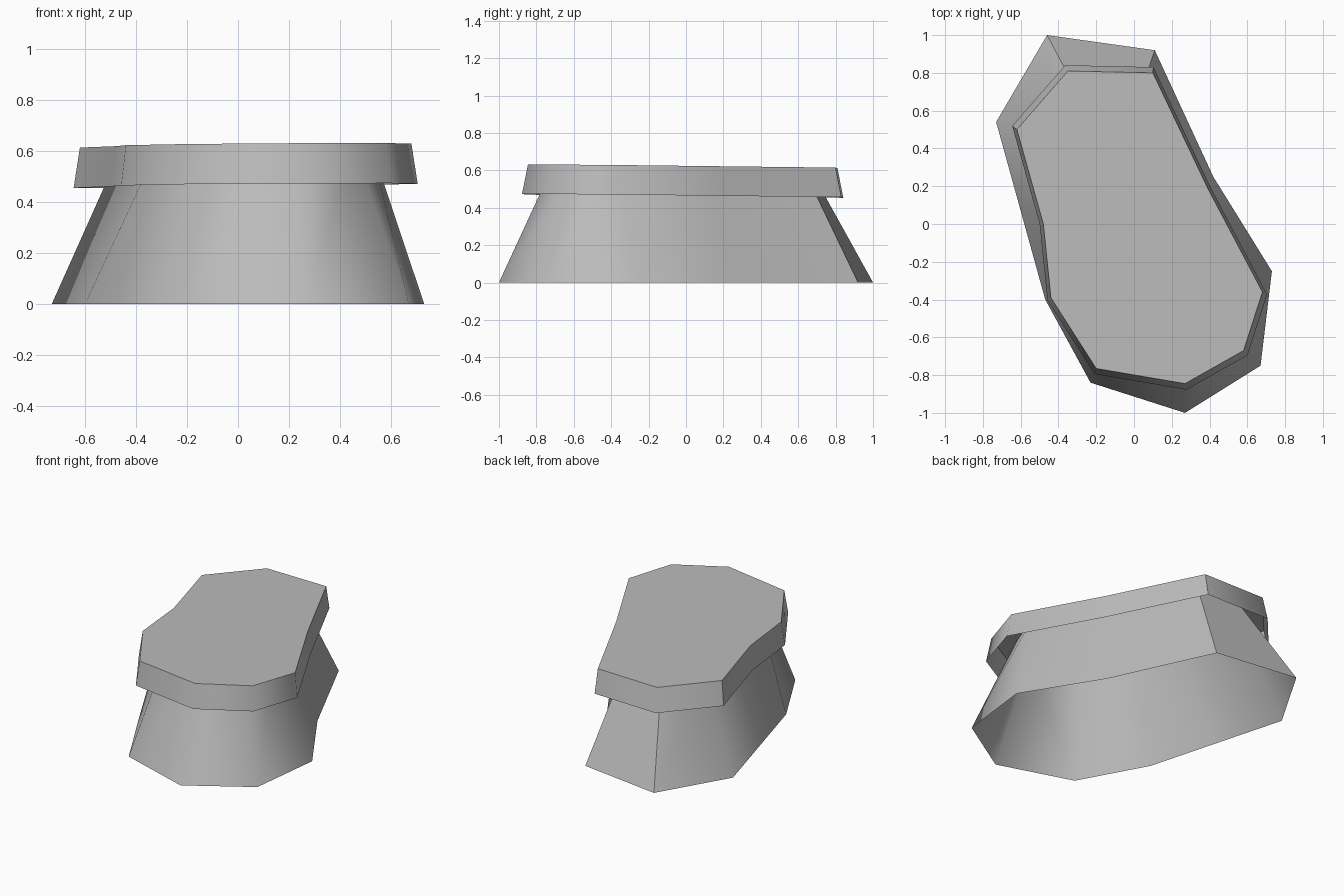
import bpy
import bmesh
import math

# Remove the default cube only
default_cube = bpy.data.objects.get("Cube")
if default_cube:
    bpy.data.objects.remove(default_cube, do_unlink=True)

# One plain grey for the whole pedestal
stone_grey = bpy.data.materials.new("stone_grey")
stone_grey.use_nodes = True
grey_value = (0.5, 0.5, 0.5, 1)
stone_grey.diffuse_color = grey_value
stone_grey.node_tree.nodes["Principled BSDF"].inputs["Base Color"].default_value = grey_value

# Ten-sided bean outlines, listed clockwise from the back corner
foot_outline = [(-.46, 1), (.11, .92), (.42, .25), (.73, -.25), (.67, -.75),
                (.27, -1), (-.23, -.84), (-.47, -.4), (-.6, .07), (-.73, .54)]
slab_outline = [(-.35, .81), (.1, .8), (.39, .19), (.68, -.36), (.58, -.67),
                (.27, -.845), (-.2, -.765), (-.44, -.39), (-.48, 0), (-.62, .5)]
neck_outline = [(-.28, .66), (.01, .625), (.24, .13), (.52, -.38), (.45, -.58),
                (.23, -.71), (-.1, -.645), (-.31, -.36), (-.345, .02), (-.455, .46)]


def tilted_ring(outline, height, grow=1.0):
    """Place an outline on the slightly forward-rising plane of the slab."""
    ring = []
    for x, y in outline:
        px, py = (x - .03) * grow + .03, y * grow
        ring.append((px, py, height + .006 * px - .009 * py))
    return ring


def flat_ring(outline):
    return [(x, y, 0) for x, y in outline]


def build_loft(name, rings, cap=False):
    """Join successive rings with quads and optionally cap the last ring."""
    bm = bmesh.new()
    loops = [[bm.verts.new(point) for point in ring] for ring in rings]
    for lower, upper in zip(loops, loops[1:]):
        for i in range(len(lower)):
            j = (i + 1) % len(lower)
            bm.faces.new((lower[j], lower[i], upper[i], upper[j]))
    if cap:
        bm.faces.new(list(reversed(loops[-1])))
    mesh = bpy.data.meshes.new(name)
    bm.to_mesh(mesh)
    bm.free()
    mesh.materials.append(stone_grey)
    part = bpy.data.objects.new(name, mesh)
    bpy.context.collection.objects.link(part)

    # Smooth around the gentle corners, crisp at the rims
    bpy.ops.object.select_all(action="DESELECT")
    part.select_set(True)
    bpy.context.view_layer.objects.active = part
    bpy.ops.object.shade_smooth_by_angle(angle=math.radians(50))
    return part


# Flared hollow skirt running from the ground up to the centre of the slab
neck_top = tilted_ring(neck_outline, .621)
build_loft("flared_base", [flat_ring(foot_outline), neck_top], cap=True)

# Overhanging rim: sloped outer wall and the flat border around the centre
build_loft("slab_rim", [tilted_ring(slab_outline, .463, grow=1.038),
                        tilted_ring(slab_outline, .621), neck_top])
